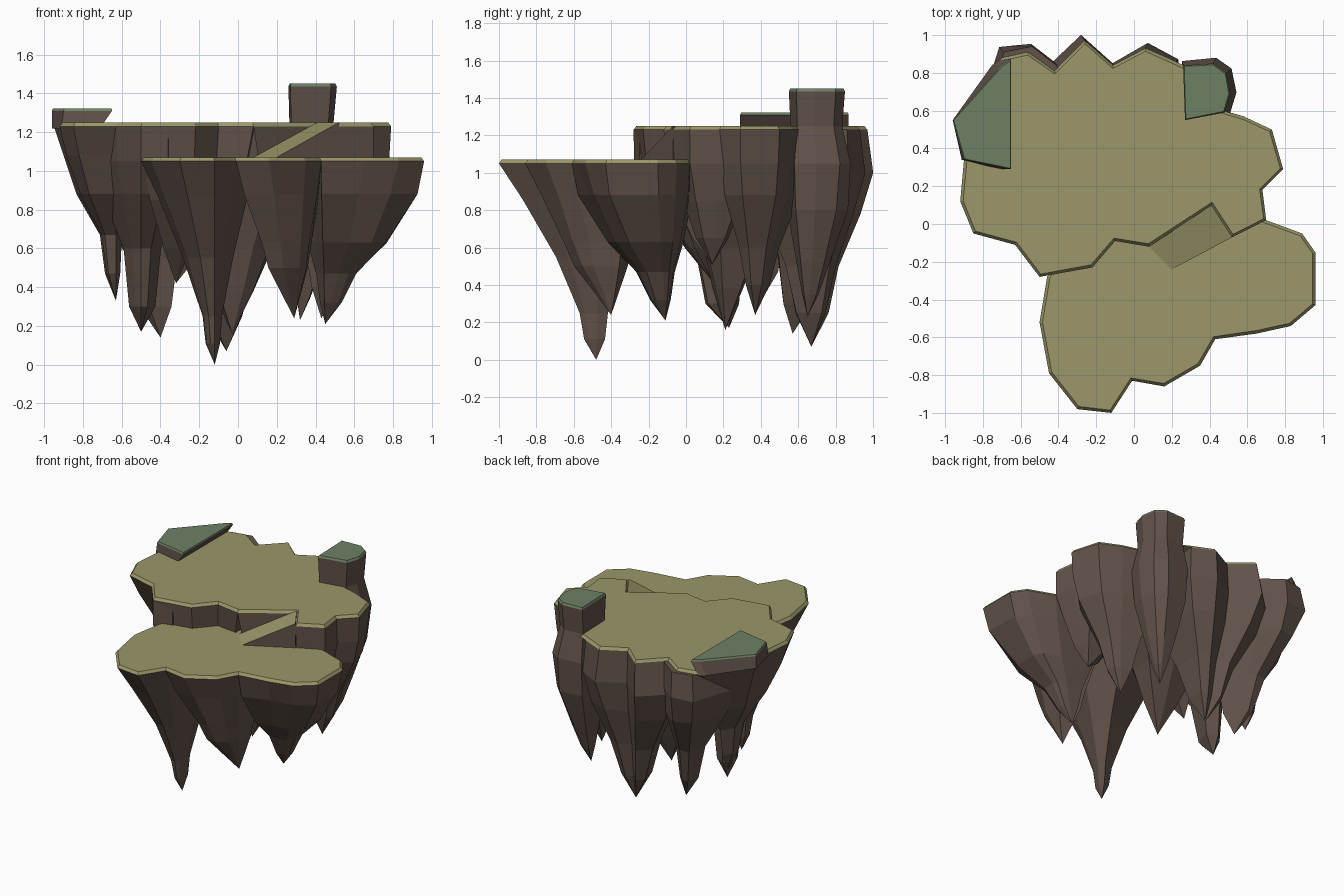
import bpy, bmesh, random
from mathutils import Vector

random.seed(4)
cube = bpy.data.objects.get("Cube")
if cube:
    bpy.data.objects.remove(cube, do_unlink=True)


def make_material(name, color):
    mat = bpy.data.materials.new(name)
    mat.use_nodes = True
    mat.diffuse_color = (*color, 1)
    shader = next(n for n in mat.node_tree.nodes if n.type == "BSDF_PRINCIPLED")
    shader.inputs["Base Color"].default_value = (*color, 1)
    shader.inputs["Roughness"].default_value = 0.9
    return mat


ROCK = make_material("brown rock", (0.12, 0.085, 0.068))
GRASS = make_material("olive grass", (0.325, 0.312, 0.142))
MOSS = make_material("dark green moss", (0.155, 0.22, 0.127))


def build(name, rings, materials, tip=None, rule=None):
    """Skin a stack of point rings, capped at the top and at the bottom."""
    bm = bmesh.new()
    loops = [[bm.verts.new(p) for p in ring] for ring in rings]
    n = len(loops[0])
    for a, b in zip(loops, loops[1:]):
        for i in range(n):
            j = (i + 1) % n
            bm.faces.new((a[i], a[j], b[j], b[i]))
    bm.faces.new(loops[0])
    if tip:
        point = bm.verts.new(tip)
        for i in range(n):
            bm.faces.new((loops[-1][i], loops[-1][(i + 1) % n], point))
    else:
        bm.faces.new(loops[-1])
    bmesh.ops.recalc_face_normals(bm, faces=bm.faces)
    for face in bm.faces:
        face.material_index = rule(face) if rule else 0
    mesh = bpy.data.meshes.new(name)
    bm.to_mesh(mesh)
    bm.free()
    for mat in materials:
        mesh.materials.append(mat)
    obj = bpy.data.objects.new(name, mesh)
    bpy.context.collection.objects.link(obj)
    return obj


def ring_toward(outline, center, factor, z, jitter=0.0):
    c = Vector(center[:2])
    points = []
    for p in outline:
        f = factor * (1 + random.uniform(-jitter, jitter))
        q = c + (Vector(p) - c) * f
        points.append((q.x, q.y, z))
    return points


def rock_lobe(name, outline, top, tip, profile):
    """Faceted hanging rock: the outline closes in on its tip down the profile."""
    rings = [ring_toward(outline, tip, 1, top)]
    rings += [ring_toward(outline, tip, f, z, 0.04) for z, f in profile]
    build(name, rings, [ROCK], tip)


def plate(name, outline, top, thickness, mat, inset):
    """Thin ground cover with a sloping rim of even width."""
    points = [Vector(p) for p in outline]
    upper_ring = []
    for i, p in enumerate(points):
        before = (p - points[i - 1]).normalized()
        after = (points[(i + 1) % len(points)] - p).normalized()
        along = (before + after).normalized()
        q = p + Vector((-along.y, along.x)) * inset
        upper_ring.append((q.x, q.y, top))
    lower_ring = [(p.x, p.y, top - thickness) for p in points]
    build(name, [upper_ring, lower_ring], [mat])


# Ground outlines
upper = [(-.5, -.28), (-.22, -.23), (-.1, -.09), (.08, -.12), (.41, .1), (.52, -.07),
         (.7, .02), (.68, .18), (.79, .29), (.73, .5), (.58, .57), (.43, .61), (.43, .76),
         (.35, .8), (.22, .86), (.06, .93), (-.11, .84), (-.26, .97), (-.42, .81),
         (-.56, .91), (-.7, .88), (-.95, .55), (-.9, .34), (-.92, .12), (-.85, -.05),
         (-.63, -.11)]
lower = [(-.46, -.28), (-.5, -.52), (-.45, -.79), (-.3, -.98), (-.12, -1), (-.01, -.83),
         (.16, -.86), (.35, -.75), (.43, -.61), (.65, -.58), (.83, -.54), (.96, -.43),
         (.96, -.15), (.89, -.05), (.7, .02), (.4, .12), (-.3, 0)]
HIGH, LOW, RIM = 1.25, 1.07, 0.02

plate("upper_grass", upper, HIGH, RIM, GRASS, 0.016)
plate("lower_grass", lower, LOW, RIM, GRASS, 0.016)

# Hanging rocks under the lower terrace
rock_lobe("front_spike", lower[:6] + [(.1, -.45), (0, -.1)], LOW - RIM, (-.12, -.48, 0),
          [(.86, .78), (.55, .42), (.25, .17), (.11, .12)])
rock_lobe("second_front_spike", lower[5:9] + [(.45, -.3), (.1, -.2)], LOW - RIM, (.29, -.4, .24),
          [(.88, .84), (.63, .56), (.5, .44), (.36, .2)])
rock_lobe("right_front_spike", lower[8:15] + [(.3, .05), (.38, -.3)], LOW - RIM, (.45, -.11, .21),
          [(.88, .9), (.63, .63), (.47, .32), (.32, .17)])

# Hanging rocks under the upper terrace
TOP = HIGH - RIM
rock_lobe("left_spike", upper[20:] + [(-.5, .2), (-.55, .6)], TOP, (-.63, .41, .33),
          [(1.08, .86), (.88, .65), (.67, .25), (.47, .17)])
rock_lobe("left_front_spike", [upper[25], upper[0], (-.36, -.25), (-.2, .3), (-.5, .45), (-.75, .2)],
          TOP, (-.5, .23, .17), [(1.05, .96), (.88, .8), (.6, .35), (.3, .24)])
rock_lobe("middle_front_spike", upper[:4] + [(.1, .3), (-.3, .4)], TOP, (-.32, .14, .42),
          [(1.05, .95), (.85, .75), (.6, .35)])
rock_lobe("left_back_spike", [(-.41, .84), (-.54, .94), (-.69, .91), (-.78, .6), (-.6, .4), (-.2, .4)],
          TOP, (-.4, .57, .14), [(1.05, 1.07), (.85, .9), (.55, .45), (.3, .28)])
rock_lobe("back_spike", upper[14:19] + [(-.3, .4), (.2, .4)], TOP, (-.06, .67, .07),
          [(1.0, 1.08), (.78, .88), (.5, .5), (.25, .3)])
rock_lobe("right_spike", upper[7:11] + [(.3, .65), (.25, .2)], TOP, (.43, .37, .24),
          [(1.05, .96), (.88, .83), (.6, .45), (.4, .27)])
rock_lobe("short_right_spike", upper[3:8] + [(.65, .32), (.3, .35)], TOP, (.52, .14, .51),
          [(1.05, .96), (.85, .75), (.65, .4)])
rock_lobe("inner_spike", [(-.3, -.05), (.2, 0), (.4, .15), (.42, .55), (0, .6), (-.45, .5)],
          TOP, (-.03, .21, .16), [(.85, .75), (.6, .45), (.38, .25)])

# Tall rock column at the back right, running down into a spike
column = [(.27, .55), (.48, .59), (.51, .69), (.49, .8), (.42, .85), (.26, .84)]
rock_lobe("column_rock", column, 1.435, (.32, .65, .23),
          [(1.25, .9), (1.05, 1.15), (.8, 1.05), (.52, .6), (.35, .3)])
plate("column_moss", column, 1.45, 0.015, MOSS, 0.008)

# Low boulder at the left edge, undercut on its inner side
boulder = [(-.96, .55), (-.9, .34), (-.65, .29), (-.65, .87), (-.7, .84)]
boulder_foot = [(x - (x + .96) * .2, y, 1.22) for x, y in boulder]
build("boulder_rock", [ring_toward(boulder, boulder[0], 1, 1.31), boulder_foot], [ROCK])
plate("boulder_moss", boulder, 1.322, 0.012, MOSS, 0.006)

# Ramp joining the terraces: grass on top, rock on the sides
slope = [(.08, -.12, LOW), (.2, -.24, LOW), (.52, -.07, HIGH), (.41, .1, HIGH)]
base = [(x, y, LOW - RIM) for x, y, z in slope]
build("ramp", [slope, base], [GRASS, ROCK],
      rule=lambda face: 0 if face.normal.z > 0.5 else 1)
